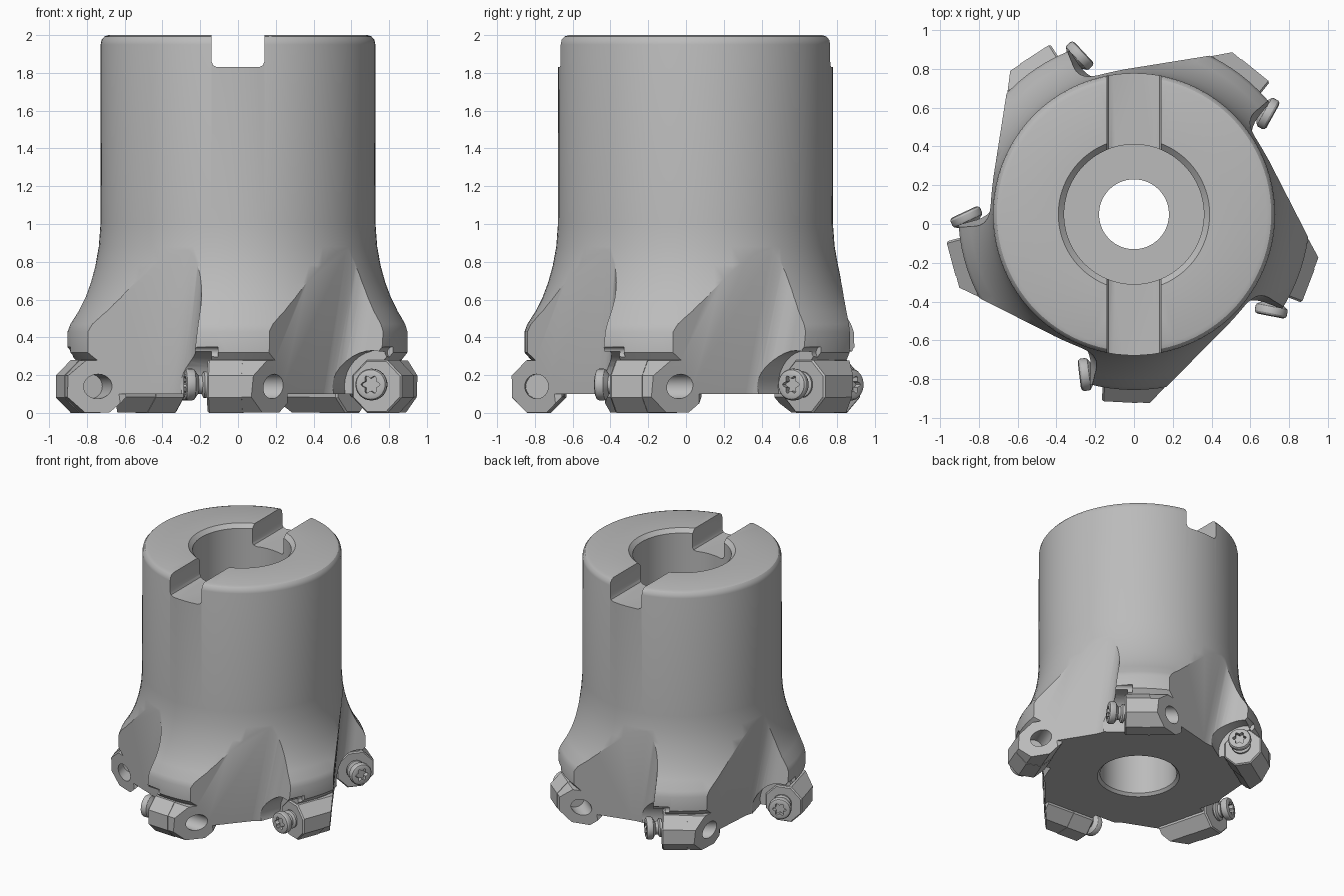
import bpy, bmesh, math
from mathutils import Matrix

if "Cube" in bpy.data.objects:
    bpy.data.objects.remove(bpy.data.objects["Cube"], do_unlink=True)

steel = bpy.data.materials.new("steel grey")
steel.use_nodes = True
GREY = (0.5, 0.5, 0.5, 1)
steel.diffuse_color = GREY
steel.node_tree.nodes["Principled BSDF"].inputs["Base Color"].default_value = GREY

AXIS = Matrix.Translation((0, 0.05, 0))
TEETH = [AXIS @ Matrix.Rotation(math.radians(267 + 72 * k), 4, 'Z') for k in range(5)]
SEAT_U, SEAT_Z = 0.83, 0.14          # insert centre: radial distance and height


def loft(name, rings, matrix=AXIS, closed=False):
    """Skin equal-length rings; cap the ends or close the loop."""
    bm = bmesh.new()
    rows = [[bm.verts.new(p) for p in ring] for ring in rings]
    n = len(rows[0])
    pairs = list(zip(rows, rows[1:])) + ([(rows[-1], rows[0])] if closed else [])
    for a, b in pairs:
        for i in range(n):
            j = (i + 1) % n
            bm.faces.new((a[i], a[j], b[j], b[i]))
    if not closed:
        bm.faces.new(rows[0])
        bm.faces.new(rows[-1])
    bmesh.ops.recalc_face_normals(bm, faces=bm.faces)
    mesh = bpy.data.meshes.new(name)
    bm.to_mesh(mesh)
    bm.free()
    mesh.materials.append(steel)
    ob = bpy.data.objects.new(name, mesh)
    bpy.context.collection.objects.link(ob)
    ob.matrix_world = matrix
    return ob


def ring_t(r, t, n, u=SEAT_U, z=SEAT_Z, twist=0.0):
    """Circle or polygon facing the tangential direction of a tooth."""
    return [(u + r * math.cos(twist + math.tau * i / n), t,
             z + r * math.sin(twist + math.tau * i / n)) for i in range(n)]


def ring_z(r, z, n=96):
    return [(r * math.cos(math.tau * i / n), r * math.sin(math.tau * i / n), z) for i in range(n)]


def octagon(inradius, t):
    return ring_t(inradius / math.cos(math.pi / 8), t, 8, twist=math.pi / 8)


def boolean(target, tool, operation='DIFFERENCE'):
    """Apply one boolean and discard the helper."""
    tool.hide_render = True
    mod = target.modifiers.new("bool", 'BOOLEAN')
    mod.operation, mod.solver, mod.object = operation, 'EXACT', tool
    bpy.context.view_layer.update()
    bpy.ops.object.select_all(action='DESELECT')
    bpy.context.view_layer.objects.active = target
    target.select_set(True)
    bpy.ops.object.modifier_apply(modifier=mod.name)
    bpy.data.objects.remove(tool, do_unlink=True)


def smooth(ob, angle=30):
    bpy.ops.object.select_all(action='DESELECT')
    bpy.context.view_layer.objects.active = ob
    ob.select_set(True)
    bpy.ops.object.shade_smooth_by_angle(angle=math.radians(angle))


# Turned body with stepped bore: (radius, height)
profile = [(0.28, 0.12), (0.30, 0.10), (0.82, 0.10), (0.87, 0.15), (0.87, 0.28), (0.905, 0.32),
           (0.905, 0.43), (0.89, 0.47), (0.845, 0.54), (0.81, 0.61), (0.78, 0.69),
           (0.755, 0.78), (0.737, 0.88), (0.728, 1.0), (0.727, 1.95), (0.722, 1.975),
           (0.707, 1.993), (0.685, 2.0), (0.39, 2.0), (0.36, 1.97), (0.36, 1.3),
           (0.18, 1.3), (0.18, 0.75), (0.28, 0.75)]
body = loft("cutter_body", [ring_z(r, z) for r, z in profile], closed=True)

# Drive slot across the top, with small bottom corner rounds
slot = [(-0.14, 2.2), (-0.14, 1.86), (-0.131, 1.839), (-0.11, 1.83),
        (0.11, 1.83), (0.131, 1.839), (0.14, 1.86), (0.14, 2.2)]
boolean(body, loft("slot_tool", [[(x, y, z) for x, z in slot] for y in (-1, 1)]))


# Flute outline at one height: sloping floor, rounded corner, rake wall
def flute_ring(z, u, t):
    def corner(s):
        a, b, c = (1 - s) ** 2, 2 * s * (1 - s), s * s
        return (a * (u - 0.05) + b * u + c * (u + 0.10),
                a * (t - 0.11) + b * t + c * t, z)
    return [(0.31, -1.14, z)] + [corner(i / 8) for i in range(9)] + [(1.6, t, z), (1.6, -1.14, z)]


for m in TEETH:
    # Tooth block behind each insert
    boolean(body, loft("tooth_block", [octagon(0.137, t) for t in (-0.10, 0.30)], m), 'UNION')
for m in TEETH:
    boolean(body, loft("flute_tool", [flute_ring(-0.1, 0.636, -0.232),
                                      flute_ring(1.0, 0.77, -0.104)], m))
for m in TEETH:
    # Insert pocket, corner relief and rear screw hole
    boolean(body, loft("pocket_tool", [ring_t(0.19, t, 32) for t in (-0.5, -0.095)], m))
    boolean(body, loft("relief_tool", [ring_t(0.03, t, 16, 0.90, 0.32) for t in (-0.4, -0.06)], m))
    boolean(body, loft("hole_tool", [ring_t(0.065, t, 24) for t in (0.08, 0.5)], m))
smooth(body)

# Octagonal inserts, with a slightly eased rake edge
for k, m in enumerate(TEETH):
    insert = loft(f"insert_{k + 1}", [octagon(0.132, -0.115), octagon(0.14, -0.105),
                                      octagon(0.14, 0.07)], m)

# Clamping screw with a six-lobed recess, tilted a little outward
screw_profile = [(0.045, 0.13), (0.045, 0.0), (0.07, -0.015), (0.07, -0.03), (0.05, -0.04),
                 (0.05, -0.06), (0.08, -0.08), (0.084, -0.09), (0.084, -0.115),
                 (0.078, -0.125), (0.066, -0.13)]
tilt = (Matrix.Translation((SEAT_U - 0.01, -0.11, SEAT_Z + 0.01))
        @ Matrix.Rotation(math.radians(10), 4, 'Z'))
screw = loft("screw_1", [ring_t(r, t, 32, 0, 0) for r, t in screw_profile], TEETH[0] @ tilt)


def lobes(t):
    n = 36
    return [((0.042 + 0.009 * math.cos(6 * a)) * math.cos(a), t,
             (0.042 + 0.009 * math.cos(6 * a)) * math.sin(a))
            for a in (math.tau * i / n for i in range(n))]


boolean(screw, loft("recess_tool", [lobes(-0.2), lobes(-0.095)], TEETH[0] @ tilt))
smooth(screw)
for k, m in enumerate(TEETH[1:], 2):
    copy = screw.copy()
    copy.name = f"screw_{k}"
    bpy.context.collection.objects.link(copy)
    copy.matrix_world = m @ tilt
